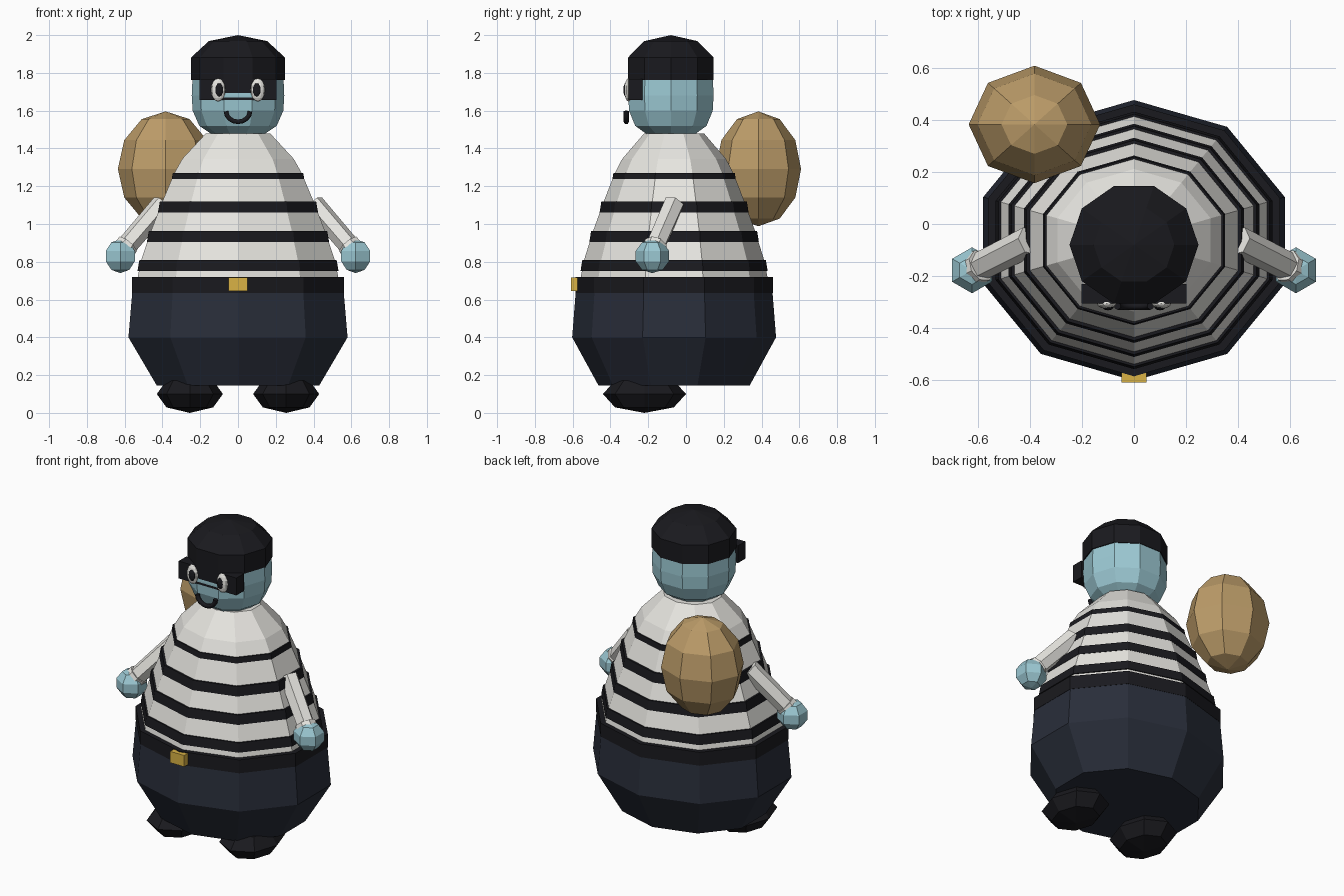
import bpy, bmesh
from math import sin, cos, pi
from mathutils import Vector, Matrix

if "Cube" in bpy.data.objects:
    bpy.data.objects.remove(bpy.data.objects["Cube"])


def mat(name, r, g, b):
    m = bpy.data.materials.new(name)
    m.diffuse_color = (r, g, b, 1)
    m.use_nodes = True
    m.node_tree.nodes["Principled BSDF"].inputs["Base Color"].default_value = m.diffuse_color
    return m


BLACK = mat("black", 0.010, 0.010, 0.013)
NAVY = mat("navy", 0.022, 0.027, 0.042)
WHITE = mat("white", 0.80, 0.79, 0.75)
SKIN = mat("skin", 0.33, 0.58, 0.65)
TAN = mat("tan", 0.50, 0.33, 0.14)
GOLD = mat("gold", 0.70, 0.45, 0.06)


def finish(bm, name, material):
    bmesh.ops.recalc_face_normals(bm, faces=bm.faces[:])
    me = bpy.data.meshes.new(name)
    bm.to_mesh(me)
    bm.free()
    ob = bpy.data.objects.new(name, me)
    bpy.context.collection.objects.link(ob)
    me.materials.append(material)
    return ob


def lathe(name, profile, material, yc, ratio, phase=0.0, n=10):
    """Capped n-sided solid from (radius, z) pairs, elliptical in plan."""
    bm = bmesh.new()
    rings = [[bm.verts.new((r * cos(phase + 2 * pi * i / n),
                            yc + ratio * r * sin(phase + 2 * pi * i / n), z))
              for i in range(n)] for r, z in profile]
    for a, b in zip(rings, rings[1:]):
        for i in range(n):
            j = (i + 1) % n
            bm.faces.new((a[i], a[j], b[j], b[i]))
    bm.faces.new(rings[0])
    bm.faces.new(rings[-1])
    bmesh.ops.remove_doubles(bm, verts=bm.verts[:], dist=1e-5)
    return finish(bm, name, material)


def ball(name, c, r, material, u=8, v=6):
    bm = bmesh.new()
    bmesh.ops.create_uvsphere(bm, u_segments=u, v_segments=v, radius=1,
                              matrix=Matrix.Translation(c) @ Matrix.Diagonal((*r, 1)))
    return finish(bm, name, material)


def box(name, c, size, material):
    bm = bmesh.new()
    bmesh.ops.create_cube(bm, size=1, matrix=Matrix.Translation(c) @ Matrix.Diagonal((*size, 1)))
    return finish(bm, name, material)


def tube(name, p, q, r1, r2, material, n=6):
    p, q = Vector(p), Vector(q)
    bm = bmesh.new()
    m = Matrix.Translation((p + q) / 2) @ (q - p).to_track_quat('Z', 'X').to_matrix().to_4x4()
    bmesh.ops.create_cone(bm, cap_ends=True, segments=n, radius1=r1, radius2=r2,
                          depth=(q - p).length, matrix=m)
    return finish(bm, name, material)


# Body: half-widths in front view become decagon radii with a vertex facing front
K = 1 / cos(pi / 10)
P = pi / 2


def body(name, pts, material):
    return lathe(name, [(x * K, z) for x, z in pts], material, -0.063, 0.885, P)


body("trousers", [(0.43, 0.145), (0.58, 0.40), (0.558, 0.66)], NAVY)
body("belt", [(0.562, 0.635), (0.562, 0.72)], BLACK)
body("shirt", [(0.535, 0.70), (0.512, 0.81), (0.46, 0.965), (0.40, 1.12),
               (0.337, 1.27), (0.295, 1.345), (0.17, 1.48)], WHITE)
for i, (x0, x1, z) in enumerate([(0.532, 0.522, 0.752), (0.482, 0.472, 0.906),
                                 (0.424, 0.414, 1.06), (0.355, 0.345, 1.213)]):
    body(f"shirt_stripe_{i + 1}", [(x0, z), (x1, z + 0.058)], BLACK)
box("belt_buckle", (0, -0.592, 0.68), (0.098, 0.036, 0.072), GOLD)

# Head and cap
lathe("head", [(0.13, 1.47), (0.205, 1.52), (0.24, 1.60), (0.245, 1.68), (0.24, 1.79)],
      SKIN, -0.08, 0.97)
lathe("cap", [(0.248, 1.762), (0.248, 1.882), (0.155, 1.968), (0.0, 2.0)], BLACK, -0.08, 0.96)

# Face
box("eye_mask", (0, -0.268, 1.712), (0.405, 0.075, 0.11), BLACK)
cu = bpy.data.curves.new("mouth", 'CURVE')
cu.dimensions = '3D'
cu.bevel_depth = 0.014
cu.bevel_resolution = 1
cu.use_fill_caps = True
sp = cu.splines.new('POLY')
sp.points.add(8)
for i, pt in enumerate(sp.points):
    a = pi + pi * i / 8
    pt.co = (0.064 * cos(a), -0.316, 1.597 + 0.056 * sin(a), 1)
cu.materials.append(BLACK)
bpy.context.collection.objects.link(bpy.data.objects.new("mouth", cu))

# Mirrored parts
for s, side in ((-1, "right"), (1, "left")):
    ball(f"{side}_eye", (s * 0.105, -0.306, 1.71), (0.038, 0.02, 0.061), WHITE, 12, 8)
    ball(f"{side}_pupil", (s * 0.10, -0.318, 1.71), (0.023, 0.014, 0.037), BLACK, 10, 6)
    shoulder, wrist = Vector((s * 0.40, -0.065, 1.105)), Vector((s * 0.60, -0.167, 0.872))
    tube(f"{side}_arm", shoulder, wrist, 0.058, 0.055, WHITE)
    d = (wrist - shoulder).normalized()
    tube(f"{side}_cuff", wrist - d * 0.025, wrist + d * 0.005, 0.064, 0.064, WHITE, 8)
    ball(f"{side}_hand", (s * 0.623, -0.178, 0.83), (0.093, 0.093, 0.09), SKIN, 6, 5)
    ball(f"{side}_shoe", (s * 0.255, -0.22, 0.1), (0.175, 0.22, 0.1), BLACK, 8, 4)

# Sack on the back
ball("sack", (-0.383, 0.383, 1.292), (0.253, 0.226, 0.304), TAN, 8, 6)
